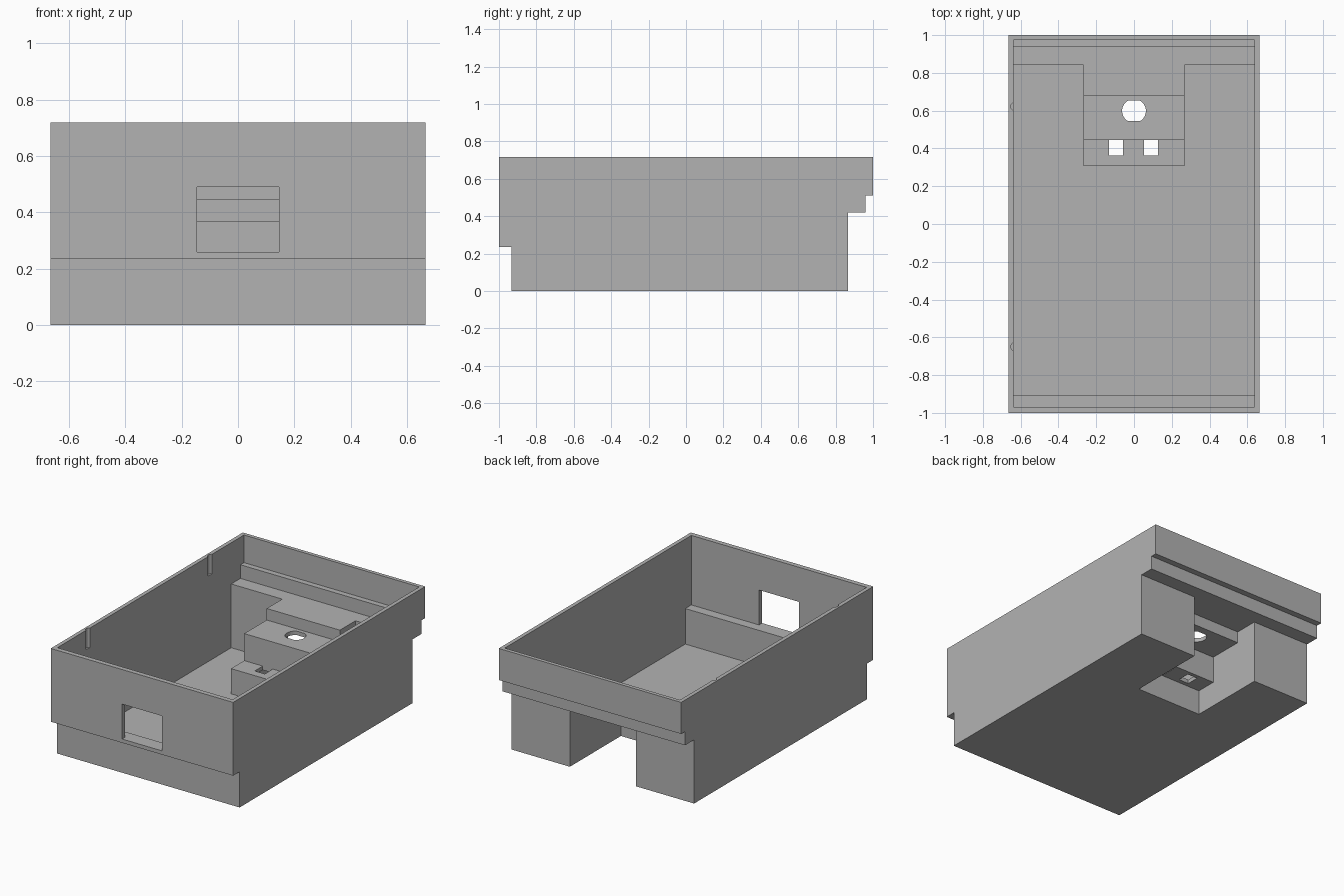
import bpy, bmesh, math

if "Cube" in bpy.data.objects:
    bpy.data.objects.remove(bpy.data.objects["Cube"])

grey = bpy.data.materials.new("plain grey")
grey.diffuse_color = (0.45, 0.45, 0.45, 1)
grey.use_nodes = True
grey.node_tree.nodes["Principled BSDF"].inputs["Base Color"].default_value = grey.diffuse_color


def prism(name, outline, low, high, axis):
    """Extrude an outline along x (outline in y,z) or along z (outline in x,y)."""
    bm = bmesh.new()
    place = (lambda a, b: (low, a, b)) if axis == "x" else (lambda a, b: (a, b, low))
    face = bm.faces.new([bm.verts.new(place(a, b)) for a, b in outline])
    grown = bmesh.ops.extrude_face_region(bm, geom=[face])["geom"]
    shift = (high - low, 0, 0) if axis == "x" else (0, 0, high - low)
    bmesh.ops.translate(bm, vec=shift, verts=[v for v in grown if isinstance(v, bmesh.types.BMVert)])
    bmesh.ops.recalc_face_normals(bm, faces=bm.faces)
    mesh = bpy.data.meshes.new(name)
    bm.to_mesh(mesh)
    bm.free()
    mesh.materials.append(grey)
    obj = bpy.data.objects.new(name, mesh)
    bpy.context.collection.objects.link(obj)
    return obj


def box(name, x0, x1, y0, y1, z0, z1):
    return prism(name, [(x0, y0), (x1, y0), (x1, y1), (x0, y1)], z0, z1, "z")


def cut(target, cutter):
    mod = target.modifiers.new("cut", "BOOLEAN")
    mod.operation, mod.solver, mod.object = "DIFFERENCE", "EXACT", cutter
    bpy.context.view_layer.objects.active = target
    bpy.ops.object.modifier_apply(modifier=mod.name)
    bpy.data.objects.remove(cutter)


# Stepped outer body
body = prism("tray_body", [(-0.933, 0), (0.865, 0), (0.865, 0.42), (0.96, 0.42), (0.96, 0.51),
                           (1, 0.51), (1, 0.718), (-1, 0.718), (-1, 0.235), (-0.933, 0.235)],
             -0.665, 0.665, "x")

# Inner cavity, following the outer steps
cavity = prism("cavity", [(-0.905, 0.026), (0.842, 0.026), (0.842, 0.446), (0.938, 0.446),
                          (0.938, 0.536), (0.975, 0.536), (0.975, 0.9), (-0.968, 0.9),
                          (-0.968, 0.26), (-0.905, 0.26)], -0.639, 0.639, "x")

# Stepped housing left standing inside the cavity
cut(cavity, prism("housing", [(0.308, -0.1), (0.308, 0.192), (0.446, 0.192), (0.446, 0.37),
                              (0.68, 0.37), (0.68, 0.446), (0.9, 0.446), (0.9, -0.1)],
                  -0.267, 0.267, "x"))
cut(body, cavity)

# Hollow underneath the housing, open to the back
cut(body, prism("hollow", [(0.334, -0.1), (0.334, 0.166), (0.472, 0.166), (0.472, 0.344),
                           (0.706, 0.344), (0.706, 0.42), (1.1, 0.42), (1.1, -0.1)],
                -0.241, 0.241, "x"))

# Round hole with flattened front and back
ring = []
for centre in (0, math.pi):
    spread = math.asin(0.055 / 0.063)
    for i in range(13):
        a = centre - spread + 2 * spread * i / 12
        ring.append((0.063 * math.cos(a), 0.599 + 0.063 * math.sin(a)))
cut(body, prism("round_hole", ring, 0.3, 0.42, "z"))

# Pair of square holes in the lowest step
for x in (-0.095, 0.09):
    cut(body, box("square_hole", x - 0.037, x + 0.037, 0.362, 0.446, 0.1, 0.25))

# Front window
cut(body, box("window", -0.145, 0.145, -1.1, -0.94, 0.26, 0.49))

# Rounded grooves at the top of the left wall
for y in (0.622, -0.65):
    groove = [(-0.637 + 0.015 * math.cos(a), y + 0.02 * math.sin(a))
              for a in [2 * math.pi * i / 16 for i in range(16)]]
    cut(body, prism("groove", groove, 0.59, 0.8, "z"))
